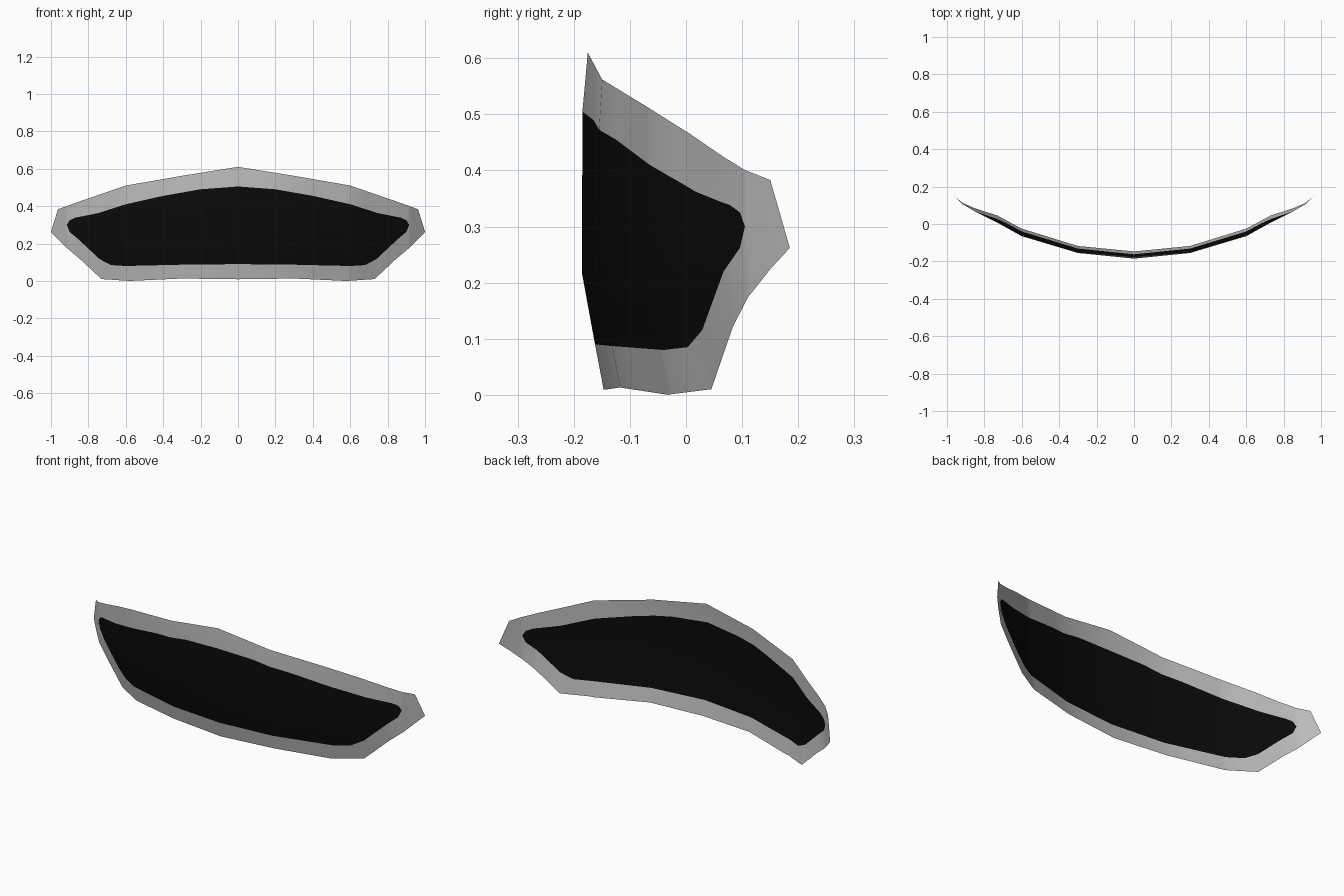
import bpy, bmesh

if "Cube" in bpy.data.objects:
    bpy.data.objects.remove(bpy.data.objects["Cube"])


def lerp(points, t):
    """Piecewise linear lookup."""
    for (a, va), (b, vb) in zip(points, points[1:]):
        if t <= b:
            return va + (vb - va) * (t - a) / (b - a)
    return points[-1][1]


def material(name, value):
    m = bpy.data.materials.new(name)
    m.diffuse_color = (value, value, value, 1)
    m.use_nodes = True
    m.node_tree.nodes["Principled BSDF"].inputs["Base Color"].default_value = m.diffuse_color
    return m


# Half outlines as (x, z): outer rim and dark inner pane
RIM_TOP = [(0, .61), (.3, .562), (.6, .51), (.87, .417), (.963, .383), (1, .262)]
RIM_LOW = [(0, .009), (.3, .013), (.58, 0), (.73, .01), (.85, .122), (.92, .18), (1, .262)]
PANE_TOP = [(0, .505), (.2, .49), (.4, .455), (.6, .41), (.75, .362), (.87, .338),
            (.9, .325), (.915, .3), (1, .262)]
PANE_LOW = [(0, .09), (.3, .087), (.6, .08), (.68, .085), (.74, .117), (.85, .22),
            (.9, .262), (.915, .3), (1, .262)]
# Plan curve (x, y) and vertical bow (z, y offset)
PLAN = [(0, -.185), (.3, -.155), (.6, -.065), (.73, .007), (.85, .067), (.915, .105), (1, .185)]
BOW = [(0, .04), (.21, 0), (.5, 0), (.61, .01)]

xs = sorted({x for line in (RIM_TOP, RIM_LOW, PANE_TOP, PANE_LOW, PLAN) for x, _ in line})

# Curved shield: columns of rim / pane / rim cells, right half
bm = bmesh.new()
columns = []
for x in xs:
    low, high = lerp(PANE_LOW, x), lerp(PANE_TOP, x)
    zs = [lerp(RIM_LOW, x), low, low + .3 * (high - low), low + .65 * (high - low),
          high, lerp(RIM_TOP, x)]
    columns.append([bm.verts.new((x, lerp(PLAN, x) + lerp(BOW, z), z)) for z in zs])
for a, b in zip(columns, columns[1:]):
    for i in range(5):
        f = bm.faces.new((a[i], b[i], b[i + 1], a[i + 1]))
        f.material_index = 1 if 1 <= i <= 3 else 0
        f.smooth = True
bmesh.ops.remove_doubles(bm, verts=bm.verts, dist=.0005)

mesh = bpy.data.meshes.new("curved_shield")
bm.to_mesh(mesh)
bm.free()
mesh.materials.append(material("light grey rim", .5))
mesh.materials.append(material("black pane", .003))
shield = bpy.data.objects.new("curved_shield", mesh)
bpy.context.collection.objects.link(shield)

# Mirror to the left half
mirror = shield.modifiers.new("Mirror", 'MIRROR')
mirror.use_clip = True
mirror.merge_threshold = .001
